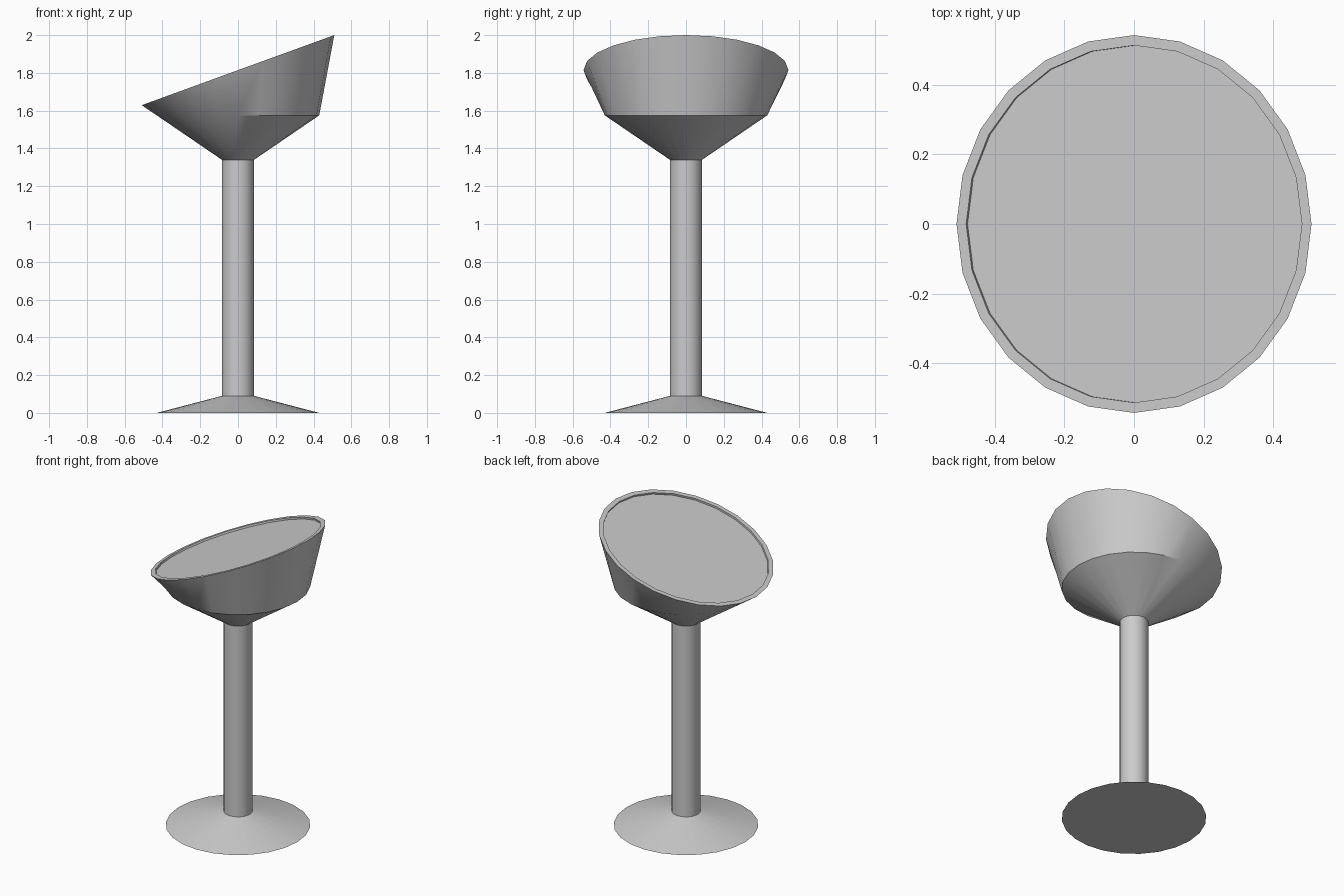
import bpy, bmesh
from math import sin, cos, pi, radians

if "Cube" in bpy.data.objects:
    bpy.data.objects.remove(bpy.data.objects["Cube"])

SIDES = 24
TILT = radians(20)
TOP_Z = 1.8145


def ring(radius, z=0.0):
    """Level ring of points."""
    return [(radius * cos(2 * pi * i / SIDES), radius * sin(2 * pi * i / SIDES), z)
            for i in range(SIDES)]


def tilted_ring(radius, depth=0.0):
    """Ring on the sloping top plane, sunk by depth along its normal."""
    return [(x * cos(TILT) + depth * sin(TILT), y, TOP_Z + x * sin(TILT) - depth * cos(TILT))
            for x, y, _ in ring(radius)]


def skin(name, rings, cap_bottom=False, cap_top=False):
    """Join rings, listed bottom to top, into one surface."""
    bm = bmesh.new()
    loops = [[bm.verts.new(p) for p in r] for r in rings]
    for a, b in zip(loops, loops[1:]):
        for i in range(SIDES):
            j = (i + 1) % SIDES
            bm.faces.new((a[i], a[j], b[j], b[i]))
    if cap_bottom:
        bm.faces.new(loops[0][::-1])
    if cap_top:
        bm.faces.new(loops[-1])
    mesh = bpy.data.meshes.new(name)
    bm.to_mesh(mesh)
    bm.free()
    obj = bpy.data.objects.new(name, mesh)
    bpy.context.collection.objects.link(obj)
    bpy.ops.object.select_all(action='DESELECT')
    obj.select_set(True)
    bpy.context.view_layer.objects.active = obj
    bpy.ops.object.shade_smooth_by_angle(angle=radians(30))
    return obj


# Shallow conical foot
skin("base", [ring(0.43, 0), ring(0.085, 0.09)], cap_bottom=True)

# Column
skin("stem", [ring(0.085, 0.09), ring(0.085, 1.34)])

# Flared head with a sloping rim and a slightly sunken top panel
skin("head", [ring(0.085, 1.34), ring(0.43, 1.575), tilted_ring(0.5425),
              tilted_ring(0.513), tilted_ring(0.513, 0.012)], cap_top=True)
